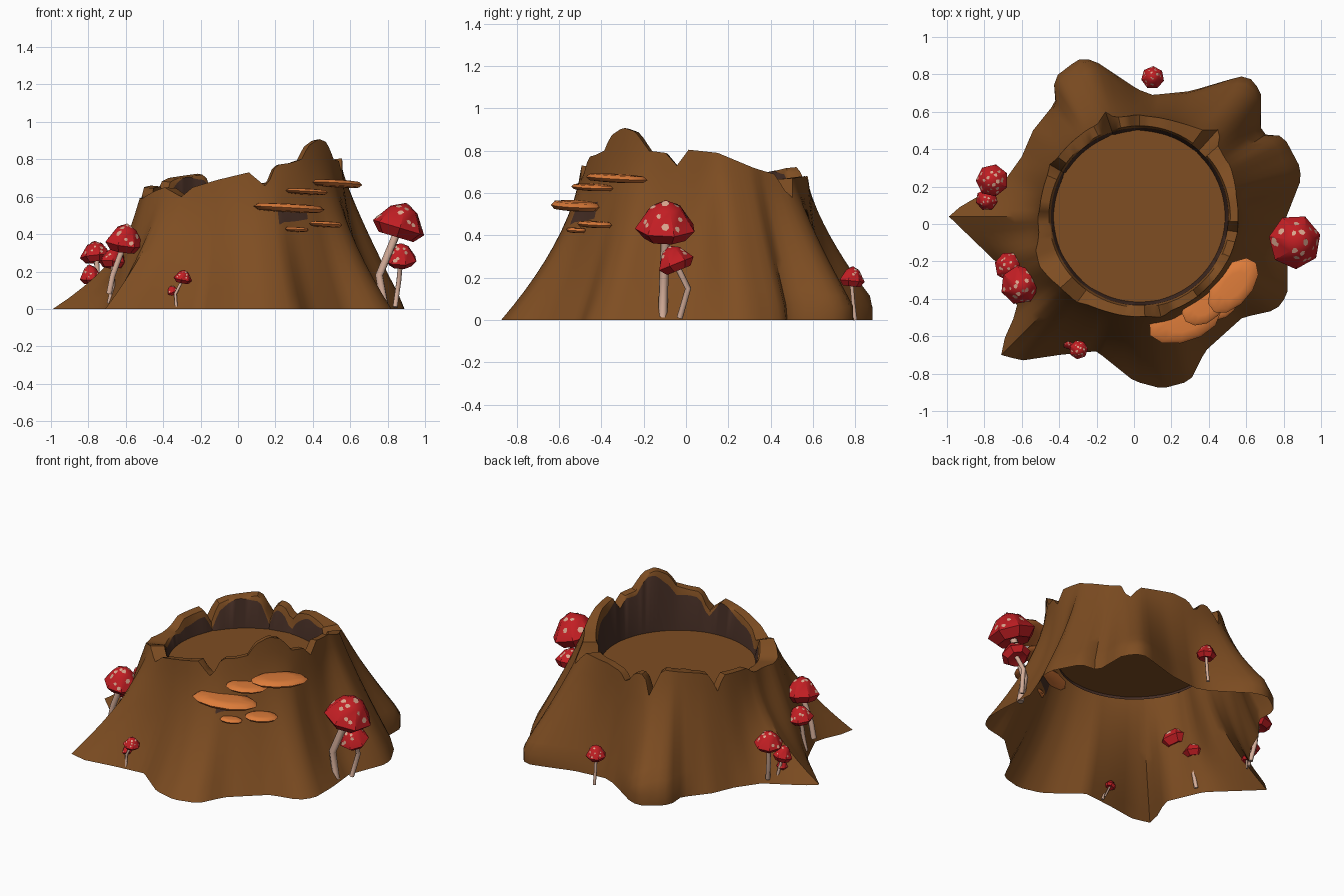
import bpy, bmesh, math, random
from mathutils import Vector, Matrix

if "Cube" in bpy.data.objects:
    bpy.data.objects.remove(bpy.data.objects["Cube"])

random.seed(4)
CX, CY, FLOOR = 0.03, 0.04, 0.52


def material(name, col):
    m = bpy.data.materials.new(name)
    m.diffuse_color = (*col, 1)
    m.use_nodes = True
    m.node_tree.nodes["Principled BSDF"].inputs["Base Color"].default_value = m.diffuse_color
    return m


BARK = material("brown bark", (0.21, 0.075, 0.016))
DARK = material("dark hollow", (0.06, 0.027, 0.018))
RED = material("red cap", (0.54, 0.013, 0.017))
SPOT = material("pale spot", (0.7, 0.38, 0.27))
STEM = material("pale stem", (0.66, 0.42, 0.32))
ORANGE = material("orange shelf", (0.72, 0.2, 0.042))


def make(name, bm, mats, angle=None):
    me = bpy.data.meshes.new(name)
    bm.to_mesh(me)
    bm.free()
    for m in mats:
        me.materials.append(m)
    ob = bpy.data.objects.new(name, me)
    bpy.context.collection.objects.link(ob)
    if angle:
        bpy.ops.object.select_all(action='DESELECT')
        ob.select_set(True)
        bpy.context.view_layer.objects.active = ob
        bpy.ops.object.shade_smooth_by_angle(angle=math.radians(angle))
    return ob


def interp(table, a, chord=False):
    """Periodic interpolation of (degrees, value); chord joins polar points by straight lines."""
    t = sorted((k % 360, v) for k, v in table)
    t = [(t[-1][0] - 360, t[-1][1])] + t + [(t[0][0] + 360, t[0][1])]
    a %= 360
    for (a0, v0), (a1, v1) in zip(t, t[1:]):
        if a0 <= a <= a1 and a1 > a0:
            if chord:
                s = lambda d: math.sin(math.radians(d))
                return v0 * v1 * s(a1 - a0) / (v0 * s(a - a0) + v1 * s(a1 - a))
            return v0 + (v1 - v0) * (a - a0) / (a1 - a0)


# Outline of the roots on the ground
roots = [(.8, 0), (.82, -.2), (.82, -.38), (.76, -.46), (.58, -.5), (.38, -.68), (.3, -.84), (.15, -.88),
         (0, -.84), (-.2, -.68), (-.4, -.7), (-.6, -.73), (-.71, -.7), (-.7, -.63), (-.62, -.45),
         (-.72, -.22), (-1, .05), (-.83, .15), (-.7, .22), (-.6, .36), (-.54, .5), (-.42, .65),
         (-.43, .78), (-.3, .88), (-.22, .88), (.02, .72), (.1, .69), (.3, .71), (.57, .79),
         (.64, .77), (.68, .69), (.68, .48), (.8, .47), (.89, .3), (.89, .23)]
base = [(math.degrees(math.atan2(y - CY, x - CX)), math.hypot(x - CX, y - CY)) for x, y in roots]
# Height of the broken rim by angle
rim = [(-40, .91), (-32, .89), (-24, .8), (-15, .79), (-9, .73), (-3, .805), (12, .79), (30, .72), (42, .69),
       (47, .56), (53, .67), (75, .68), (86, .66), (91, .6), (97, .68), (104, .68), (108, .57), (115, .725),
       (138, .7), (145, .68), (150, .57), (155, .66), (174, .65), (181, .6), (205, .59), (215, .63),
       (222, .65), (234, .6), (240, .65), (255, .69), (273, .73), (283, .65), (289, .77),
       (298, .78), (306, .8), (311, .87)]
# How strongly the wall flares (low = full shoulder) and how tall the upright root toe is
flare = [(-60, 1.7), (-40, 1.5), (-26, 1.6), (-15, 2.2), (3, 2.1), (13, 1.2), (30, 1.15), (50, 1.25), (75, 1.5),
         (95, 1.7), (112, 1.6), (130, 1.5), (155, 1.6), (168, 2.2), (176, 2.6), (188, 2.4), (198, 1.2),
         (207, 1.0), (216, 1.1), (226, 1.7), (245, 1.8), (270, 1.8)]
toe = [(0, 0), (25, .03), (48, .08), (60, .06), (90, 0), (108, .1), (120, .1), (135, 0), (270, 0)]

# Stump: outer bark, rim lip and dark inner wall
N, RINGS = 120, 10
bm = bmesh.new()
cols = []
for i in range(N):
    d = i * 360 / N
    a = math.radians(d)
    h, rb, p, t = interp(rim, d), interp(base, d, True), interp(flare, d), interp(toe, d)
    pts = []
    for k in range(RINGS + 1):
        z = h * k / RINGS
        f = max(0, 1 - max(0, z - t) / (.8 - t)) ** p
        pts.append((.53 + (rb - .53) * f - .03 * max(0, z - .7), z))
    wob = .035 + .02 * math.sin(5 * a) + .012 * math.sin(13 * a)
    zmid = max(FLOOR + .005, h - wob)
    pts += [(.485, h - .005), (.474, zmid), (.455, FLOOR - .02)]
    cols.append([bm.verts.new((CX + r * math.cos(a), CY + r * math.sin(a), z)) for r, z in pts])
for i in range(N):
    p, q = cols[i], cols[(i + 1) % N]
    for k in range(len(p) - 1):
        f = bm.faces.new((p[k], q[k], q[k + 1], p[k + 1]))
        if k >= RINGS + 2:
            f.material_index = 1
        c = f.calc_center_median()
        # dark stain under the shelf fungi
        if k < RINGS and .21 < c.x < .39 and c.y < 0 and .45 < c.z < .52:
            f.material_index = 1
make("stump", bm, [BARK, DARK], 40)

# Flat floor inside the hollow
bm = bmesh.new()
bmesh.ops.create_circle(bm, cap_ends=True, segments=24, radius=.465,
                        matrix=Matrix.Translation((CX, CY, FLOOR)))
make("hollow_floor", bm, [BARK])


def mushroom(n, rim_c, r, h, lean, path):
    rim_c = Vector(rim_c)
    axis = Vector((*lean, 1)).normalized()
    rot = Vector((0, 0, 1)).rotation_difference(axis).to_matrix().to_4x4()
    # cap: low-poly dome
    bm = bmesh.new()
    S = 7
    prof = [(.68, 0), (1, .27), (.52, .8)]
    rings = []
    for pr, ph in prof:
        rings.append([bm.verts.new((pr * r * math.cos(2 * math.pi * (j + n * .3) / S),
                                    pr * r * math.sin(2 * math.pi * (j + n * .3) / S),
                                    ph * h)) for j in range(S)])
    top, under = bm.verts.new((0, 0, h)), bm.verts.new((0, 0, .12 * h))
    for j in range(S):
        k = (j + 1) % S
        for lo, hi in zip(rings, rings[1:]):
            bm.faces.new((lo[j], lo[k], hi[k], hi[j]))
        bm.faces.new((rings[-1][j], rings[-1][k], top))
        bm.faces.new((rings[0][k], rings[0][j], under))
    bm.transform(Matrix.Translation(rim_c) @ rot)
    bm.normal_update()
    # spots: small irregular plates lying on the cap facets
    sp = bmesh.new()
    for f in bm.faces:
        if f.normal.dot(axis) < .1:
            continue
        c0 = f.calc_center_median()
        u = f.normal.orthogonal().normalized()
        v = f.normal.cross(u)
        for _ in range(2 if len(f.verts) == 4 else 1):
            if random.random() < .2:
                continue
            c = c0.lerp(random.choice(f.verts[:]).co, random.uniform(.1, .6)) + f.normal * .002
            s = r * random.uniform(.08, .16)
            sp.faces.new([sp.verts.new(c + (u * math.cos(t * 1.047) + v * math.sin(t * 1.047))
                                       * s * random.uniform(.7, 1.1)) for t in range(6)])
    make(f"mushroom_cap_{n}", bm, [RED], 35)
    make(f"cap_spots_{n}", sp, [SPOT])
    # stem: bevelled path
    cu = bpy.data.curves.new(f"mushroom_stem_{n}", 'CURVE')
    cu.dimensions = '3D'
    cu.bevel_depth = min(.022, max(.006, r * .16))
    cu.bevel_resolution = 1
    cu.use_fill_caps = True
    pts = [Vector(p) for p in path] + [rim_c + axis * h * .2]
    s = cu.splines.new('POLY')
    s.points.add(len(pts) - 1)
    for p, co in zip(s.points, pts):
        p.co = (*co, 1)
    cu.materials.append(STEM)
    bpy.context.collection.objects.link(bpy.data.objects.new(f"mushroom_stem_{n}", cu))


# cap rim centre, radius, height, lean, stem path
shrooms = [
    ((.845, -.095, .385), .147, .19, (.3, 0), [(.785, -.11, .01), (.755, -.105, .18)]),
    ((.87, -.035, .235), .09, .125, (0, -.4), [(.84, -.03, .01), (.86, .01, .15)]),
    ((-.615, -.32, .31), .107, .15, (.15, -.15), [(-.69, -.33, .08), (-.67, -.33, .18)]),
    ((-.67, -.23, .22), .08, .11, (.1, .1), [(-.69, -.25, .03), (-.67, -.25, .12)]),
    ((-.755, .23, .25), .088, .115, (-.1, .1), [(-.73, .2, .03), (-.75, .22, .15)]),
    ((-.785, .135, .14), .06, .1, (-.1, -.2), [(-.76, .15, .03)]),
    ((-.30, -.67, .14), .052, .07, (.2, -.1), [(-.33, -.68, .01), (-.335, -.67, .08)]),
    ((-.345, -.635, .075), .036, .05, (-.3, 0), [(-.33, -.66, .02)]),
    ((.1, .78, .16), .062, .095, (0, .1), [(.1, .8, 0), (.1, .79, .08)]),
    ((-.77, .115, .08), .035, .055, (-.2, 0), [(-.76, .13, .02)]),
]
for n, s in enumerate(shrooms, 1):
    mushroom(n, *s)

# Shelf fungi: thick-edged low-poly discs stuck to the bark
shelves = [((.27, -.52, .54), .2, .11, .022, 18), ((.37, -.44, .627), .125, .09, .015, 35),
           ((.53, -.33, .67), .175, .1, .019, 50), ((.47, -.43, .452), .1, .07, .015, 40),
           ((.315, -.52, .425), .068, .042, .012, 25)]
for n, (c, a, b, t, deg) in enumerate(shelves, 1):
    bm = bmesh.new()
    bmesh.ops.create_uvsphere(bm, u_segments=11, v_segments=6, radius=1)
    for v in bm.verts:
        v.co.z = max(-1, min(1, v.co.z * 1.6))
    bm.transform(Matrix.Translation(c) @ Matrix.Rotation(math.radians(deg), 4, 'Z')
                 @ Matrix.Rotation(math.radians(3), 4, 'Y') @ Matrix.Diagonal((a, b, t, 1)))
    make(f"shelf_fungus_{n}", bm, [ORANGE], 50)
